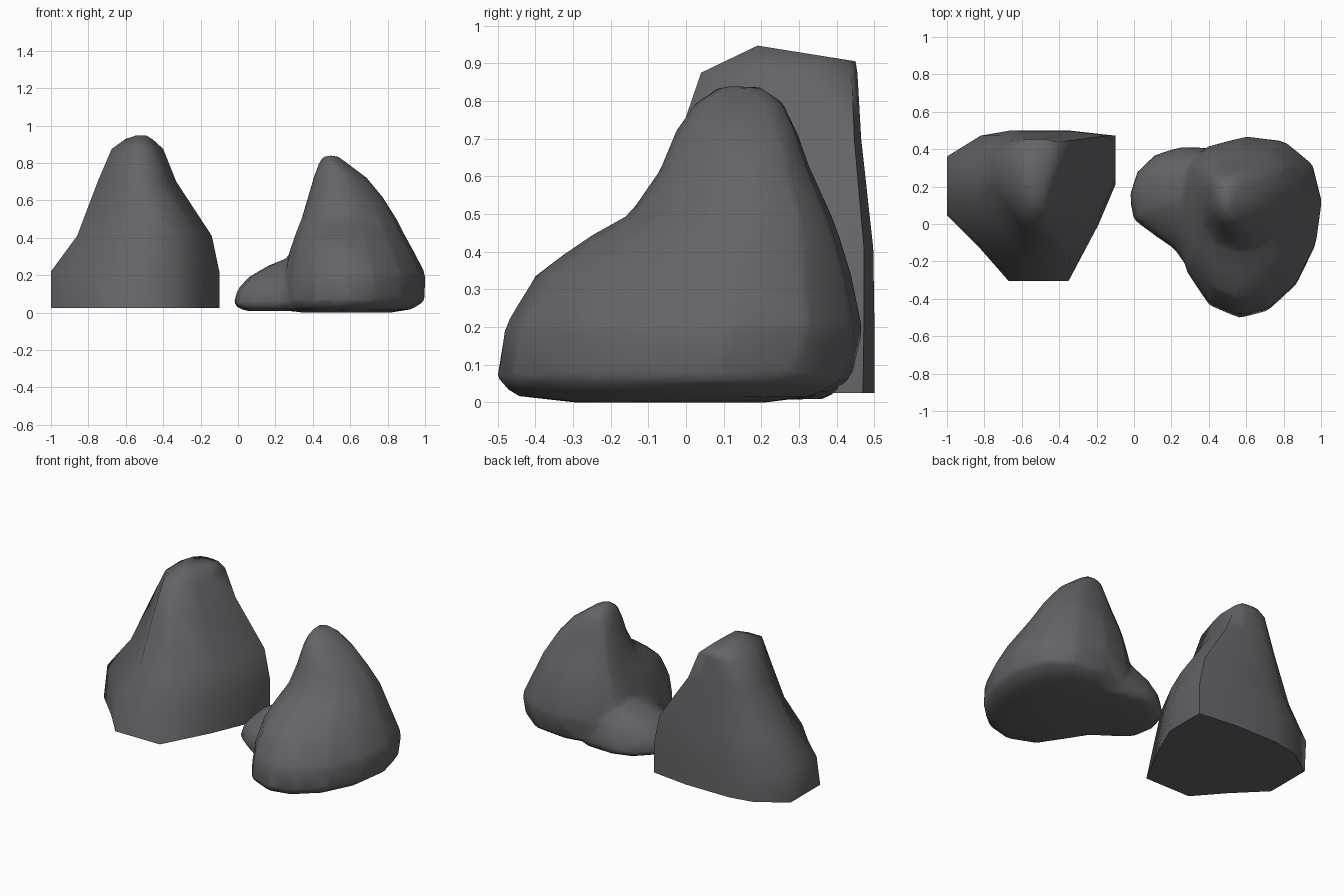
import bpy, bmesh, math

if "Cube" in bpy.data.objects:
    bpy.data.objects.remove(bpy.data.objects["Cube"])

stone = bpy.data.materials.new("dark grey stone")
stone.diffuse_color = (0.13, 0.125, 0.138, 1)
stone.use_nodes = True
stone.node_tree.nodes["Principled BSDF"].inputs["Base Color"].default_value = stone.diffuse_color


def loft(name, outline, rings, tilt=0):
    """Stack copies of an outline, each fitted to a (z, x0, x1, y0, y1) box.
    The top ring drops towards the back by tilt."""
    xs, ys = zip(*outline)
    ax, bx, ay, by = min(xs), max(xs), min(ys), max(ys)
    bm = bmesh.new()
    loops = []
    for z, x0, x1, y0, y1 in rings:
        loops.append([bm.verts.new((x0 + (x - ax) / (bx - ax) * (x1 - x0),
                                    y0 + (y - ay) / (by - ay) * (y1 - y0), z))
                      for x, y in outline])
    for v in loops[-1]:
        v.co.z -= tilt * (v.co.y - rings[-1][3])
    n = len(outline)
    for a, b in zip(loops, loops[1:]):
        for i in range(n):
            j = (i + 1) % n
            bm.faces.new((a[i], a[j], b[j], b[i]))
    bm.faces.new(loops[0])
    bm.faces.new(loops[-1])
    bmesh.ops.recalc_face_normals(bm, faces=bm.faces)
    me = bpy.data.meshes.new(name)
    bm.to_mesh(me)
    bm.free()
    me.materials.append(stone)
    ob = bpy.data.objects.new(name, me)
    bpy.context.collection.objects.link(ob)
    return ob


def activate(ob):
    bpy.ops.object.select_all(action='DESELECT')
    ob.select_set(True)
    bpy.context.view_layer.objects.active = ob


# Tall rock: flat back, tapered front
tall = loft("tall_rock",
            [(-1, .35), (-.82, .47), (-.66, .5), (-.35, .5), (-.1, .47), (-.1, .21),
             (-.19, 0), (-.35, -.3), (-.67, -.3), (-.82, -.13), (-1, .05)],
            [(.025, -1, -.1, -.305, .5), (.22, -1, -.1, -.24, .5),
             (.41, -.86, -.14, -.16, .497), (.7, -.75, -.33, -.02, .465),
             (.875, -.675, -.4, .04, .455), (.947, -.6, -.45, .19, .45)], tilt=0.16)
activate(tall)
bpy.ops.object.shade_smooth_by_angle(angle=math.radians(72))

# Low rock: main peak with a front shoulder
low = loft("low_rock",
           [(.27, .31), (.40, .415), (.6, .465), (.8, .44), (.95, .32), (1, .12),
            (.97, -.1), (.87, -.31), (.72, -.45), (.57, -.49), (.41, -.42),
            (.29, -.24), (.25, -.05), (.25, .15)],
           [(0, .33, .82, -.3, .22), (.018, .27, .93, -.46, .36),
            (.06, .24, .998, -.505, .44),
            (.2, .25, 1.005, -.485, .47), (.34, .28, .935, -.4, .44),
            (.44, .315, .88, -.26, .41), (.5, .34, .85, -.15, .385),
            (.62, .375, .775, -.07, .33), (.72, .405, .69, -.03, .295),
            (.795, .43, .59, .02, .26), (.84, .46, .53, .09, .2)])

# Side lobe fused into the low rock
lobe = loft("lobe_helper",
            [(-.02, .15), (.02, .28), (.12, .37), (.25, .41), (.45, .4), (.5, 0),
             (.42, -.28), (.29, -.24), (.21, -.13), (.13, -.08), (0, .02)],
            [(.008, .04, .5, -.24, .37), (.04, -.027, .5, -.28, .415),
             (.12, -.007, .5, -.25, .405), (.19, .055, .5, -.17, .38),
             (.25, .16, .5, -.08, .35), (.29, .25, .5, .02, .31)])
activate(low)
union = low.modifiers.new("union", 'BOOLEAN')
union.operation, union.solver, union.object = 'UNION', 'EXACT', lobe
bpy.ops.object.modifier_apply(modifier="union")
bpy.data.objects.remove(lobe)

# Soften the low rock into one worn surface, then thin it to broad facets
mesh = low.modifiers.new("remesh", 'REMESH')
mesh.mode, mesh.voxel_size = 'VOXEL', 0.016
soft = low.modifiers.new("soften", 'SMOOTH')
soft.factor, soft.iterations = 0.5, 10
thin = low.modifiers.new("thin", 'DECIMATE')
thin.ratio = 0.03
for m in ("remesh", "soften", "thin"):
    bpy.ops.object.modifier_apply(modifier=m)
low.data.materials.clear()
low.data.materials.append(stone)
bpy.ops.object.shade_smooth_by_angle(angle=math.radians(48))
